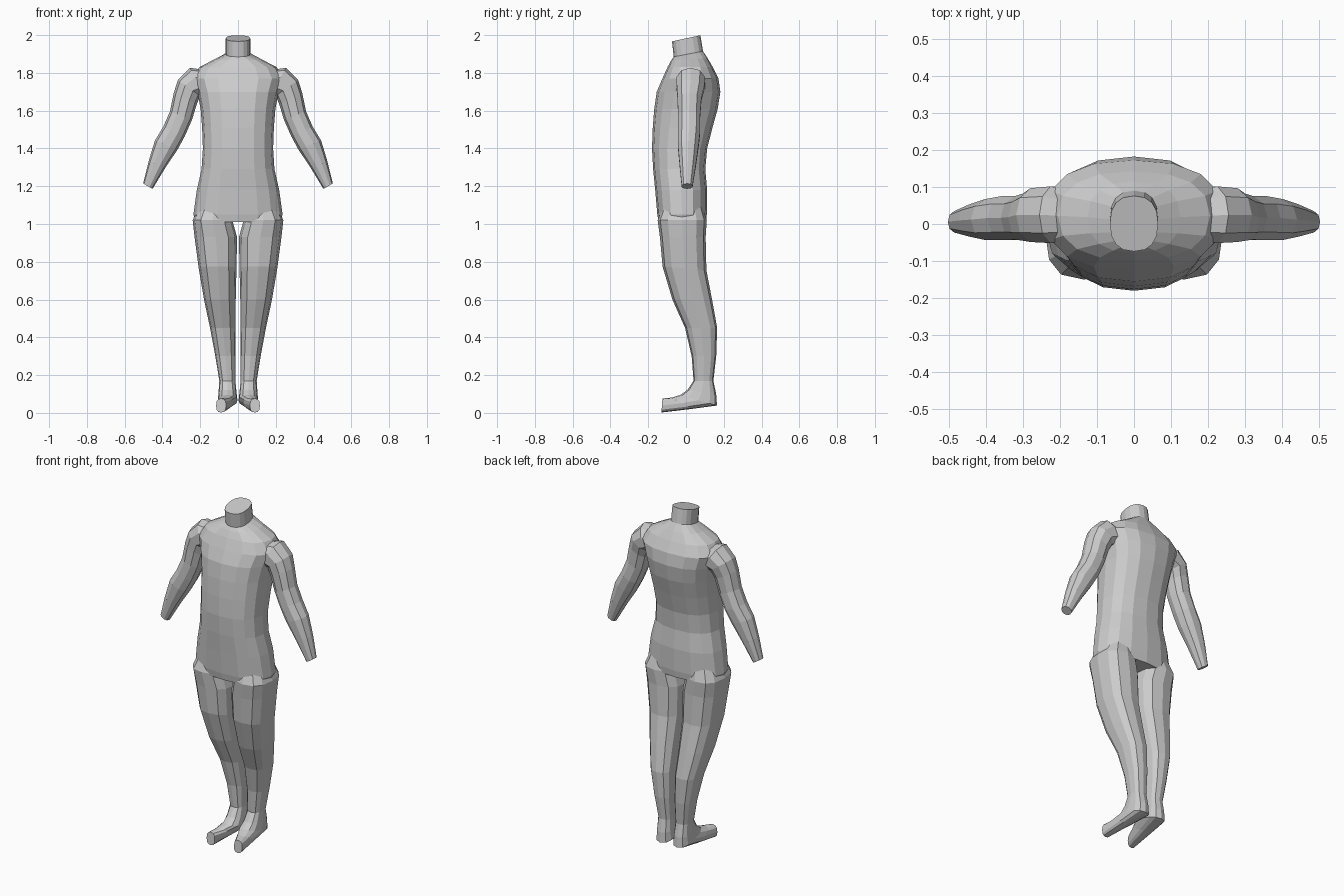
import bpy, bmesh
from math import cos, sin, pi, copysign


def loft(name, rings, sides, power=2.4, side=1):
    """Closed skin over rings (x0, x1, y0, y1, z, tilt along x, tilt along y)."""
    bm = bmesh.new()
    loops = []
    for x0, x1, y0, y1, z, tx, ty in rings:
        loop = []
        for i in range(sides):
            a = 2 * pi * i / sides
            c = copysign(abs(cos(a)) ** (2 / power), cos(a))
            s = copysign(abs(sin(a)) ** (2 / power), sin(a))
            loop.append(bm.verts.new((side * ((x0 + x1) / 2 + c * (x1 - x0) / 2),
                                      (y0 + y1) / 2 + s * (y1 - y0) / 2,
                                      z + c * tx + s * ty)))
        loops.append(loop)
    for a, b in zip(loops, loops[1:]):
        for i in range(sides):
            j = (i + 1) % sides
            bm.faces.new((a[i], a[j], b[j], b[i]))
    bm.faces.new(loops[0])
    bm.faces.new(loops[-1])
    bmesh.ops.recalc_face_normals(bm, faces=bm.faces)
    mesh = bpy.data.meshes.new(name)
    bm.to_mesh(mesh)
    bm.free()
    obj = bpy.data.objects.new(name, mesh)
    bpy.context.collection.objects.link(obj)
    return obj


# Torso and neck: half width, front y, back y, height, front-to-back tilt
torso = [
    (.225, -.145, .105, 1.01, 0), (.236, -.152, .11, 1.05, 0),
    (.218, -.163, .112, 1.18, 0), (.193, -.174, .102, 1.29, 0),
    (.186, -.18, .112, 1.40, 0), (.19, -.176, .14, 1.51, 0),
    (.198, -.168, .168, 1.61, 0), (.215, -.155, .182, 1.70, 0),
    (.24, -.125, .172, 1.77, 0), (.205, -.098, .142, 1.83, 0),
    (.125, -.078, .115, 1.872, .005), (.065, -.065, .09, 1.90, .015),
    (.065, -.074, .076, 1.983, .016),
]
body = loft("body", [(-w, w, f, b, z, 0, t) for w, f, b, z, t in torso], 16, 2.4)

# Arm from inside the shoulder to the wrist
arm = [
    (.10, .17, -.045, .085, 1.76, .055, 0),
    (.165, .255, -.055, .105, 1.75, .077, 0),
    (.20, .318, -.052, .10, 1.72, .042, 0),
    (.218, .34, -.048, .085, 1.665, .03, 0),
    (.243, .36, -.045, .078, 1.575, .022, 0),
    (.282, .395, -.046, .078, 1.49, .026, 0),
    (.32, .44, -.046, .07, 1.418, .024, 0),
    (.385, .473, -.036, .055, 1.315, .018, 0),
    (.452, .502, -.024, .036, 1.2, .014, 0),
]

# Leg from inside the hip down to the toes
leg = [
    (.035, .205, -.12, .085, 1.10, 0, 0),
    (.03, .24, -.15, .11, 1.02, 0, 0),
    (.005, .23, -.138, .104, .93, 0, 0),
    (.008, .208, -.124, .108, .765, 0, -.01),
    (.012, .18, -.072, .138, .60, 0, 0),
    (.013, .148, -.005, .165, .45, 0, 0),
    (.013, .12, .03, .16, .30, 0, 0),
    (.014, .099, .04, .145, .17, 0, 0),
    (.008, .103, .008, .16, .11, 0, -.012),
    (.003, .107, -.03, .164, .067, 0, -.028),
    (.03, .111, -.075, .03, .051, 0, -.03),
    (.063, .116, -.125, -.13, .039, 0, -.037),
]

# Weld the limbs onto the torso on both sides
for name, rings, sides, power in (("arm", arm, 10, 2.2), ("leg", leg, 12, 2.6)):
    for side in (1, -1):
        limb = loft(name, rings, sides, power, side)
        mod = body.modifiers.new("weld_" + name, 'BOOLEAN')
        mod.operation = 'UNION'
        mod.solver = 'EXACT'
        mod.object = limb
        bpy.context.view_layer.objects.active = body
        bpy.ops.object.modifier_apply(modifier=mod.name)
        bpy.data.objects.remove(limb)
